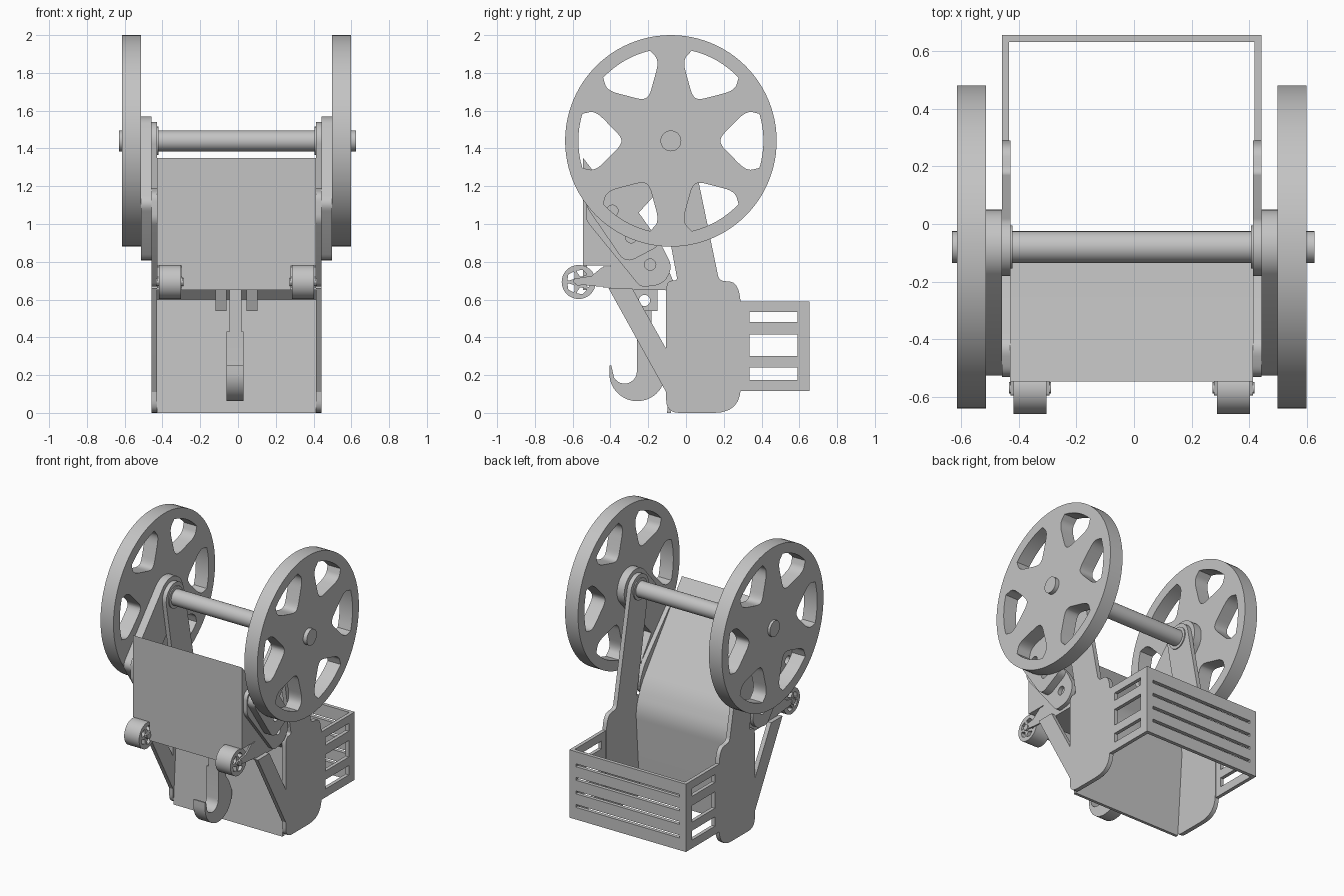
import bpy, bmesh
from math import sin, cos, pi, radians
from mathutils import Matrix, Vector

cube = bpy.data.objects.get("Cube")
if cube:
    bpy.data.objects.remove(cube, do_unlink=True)

grey = bpy.data.materials.new("plain_grey")
grey.use_nodes = True
grey.diffuse_color = (0.55, 0.55, 0.55, 1)
grey.node_tree.nodes["Principled BSDF"].inputs["Base Color"].default_value = (0.55, 0.55, 0.55, 1)

MID = -0.008                     # plane of symmetry in x
AXLE = (-0.08, 1.44)
parts = []


def arc(c, r, a0, a1, n):
    """Points on an arc, angles in degrees."""
    return [(c[0] + r * cos(radians(a0 + (a1 - a0) * i / n)),
             c[1] + r * sin(radians(a0 + (a1 - a0) * i / n))) for i in range(n + 1)]


def circle(c, r, n=32):
    return arc(c, r, 0, 360, n)[:-1]


def rect(y0, y1, z0, z1):
    return [(y0, z0), (y1, z0), (y1, z1), (y0, z1)]


def rounded(points, n=6):
    """Outline whose (y, z, radius) corners are softened."""
    out = []
    for i, p in enumerate(points):
        if len(p) == 2:
            out.append(p)
            continue
        c = Vector(p[:2])
        a = Vector(points[i - 1][:2]) - c
        b = Vector(points[(i + 1) % len(points)][:2]) - c
        pa = c + a.normalized() * min(p[2], a.length * 0.49)
        pb = c + b.normalized() * min(p[2], b.length * 0.49)
        for k in range(n + 1):
            t = k / n
            out.append(tuple(pa * (1 - t) ** 2 + c * 2 * t * (1 - t) + pb * t * t))
    return out


def plate(name, outline, x0, x1, holes=()):
    """Side profile (y, z), with optional holes, extruded from x0 to x1."""
    cu = bpy.data.curves.new(name, "CURVE")
    cu.dimensions = "2D"
    cu.fill_mode = "BOTH"
    cu.extrude = (x1 - x0) / 2
    for loop in (outline, *holes):
        s = cu.splines.new("POLY")
        s.points.add(len(loop) - 1)
        for pt, (y, z) in zip(s.points, loop):
            pt.co = (y, z, 0, 1)
        s.use_cyclic_u = True
    tmp = bpy.data.objects.new(name + "_profile", cu)
    bpy.context.collection.objects.link(tmp)
    me = bpy.data.meshes.new_from_object(tmp.evaluated_get(bpy.context.evaluated_depsgraph_get()))
    bpy.data.objects.remove(tmp, do_unlink=True)
    bpy.data.curves.remove(cu)
    # profile axes become y and z, the extrusion becomes x
    me.transform(Matrix(((0, 0, 1, (x0 + x1) / 2), (1, 0, 0, 0), (0, 1, 0, 0), (0, 0, 0, 1))))
    bm = bmesh.new()
    bm.from_mesh(me)
    bmesh.ops.remove_doubles(bm, verts=bm.verts, dist=1e-5)
    bmesh.ops.recalc_face_normals(bm, faces=bm.faces)
    bm.to_mesh(me)
    bm.free()
    me.name = name
    me.materials.clear()
    me.materials.append(grey)
    ob = bpy.data.objects.new(name, me)
    bpy.context.collection.objects.link(ob)
    parts.append(ob)


def pair(name, outline, d0, d1, holes=()):
    """The same plate on both sides, d0 to d1 away from the middle."""
    plate("left_" + name, outline, MID + d0, MID + d1, holes)
    plate("right_" + name, outline, MID - d1, MID - d0, holes)


def spin(loop, c, count):
    """Copies of a loop drawn around the origin, turned about c."""
    return [[(c[0] + y * cos(a) - z * sin(a), c[1] + y * sin(a) + z * cos(a)) for y, z in loop]
            for a in (2 * pi * k / count for k in range(count))]


# Big spoked wheels and axle
window = rounded([(0.262, -0.02, 0.04), (0.40, -0.16, 0.06)] +
                 arc((0, 0), 0.49, -17, 17, 8) +
                 [(0.40, 0.16, 0.06), (0.262, 0.02, 0.04)])
pair("wheel", circle(AXLE, 0.56, 96), 0.505, 0.605, spin(window, AXLE, 6))
plate("axle", circle(AXLE, 0.055), -0.63, 0.625)
pair("axle_collar", circle(AXLE, 0.075), 0.413, 0.42)

# Side frames: container side with a tapering arm up to the axle
side = rounded([(-0.105, 0, 0.07), (0.29, 0, 0.14), (0.29, 0.69, 0.14), (0.175, 0.70, 0.03)]
               + arc(AXLE, 0.1, 8, 190, 20)
               + [(-0.045, 0.70, 0.02), (-0.105, 0.70, 0.06)])
pair("side_frame", side, 0.42, 0.45)

# Rear basket: windowed sides and slatted back
windows = [rect(0.335, 0.59, a, b) for a, b in ((0.175, 0.24), (0.30, 0.415), (0.48, 0.535))]
pair("basket_side", rect(0.28, 0.655, 0.117, 0.59), 0.425, 0.45, windows)
for i in range(5):
    z = 0.117 + i * 0.0946
    plate("basket_slat_%d" % (i + 1), rect(0.63, 0.655, z + (0.01 if i else 0),
          z + 0.0946 - (0.01 if i < 4 else 0)), MID - 0.45, MID + 0.45)
pair("basket_post", rect(0.63, 0.655, 0.117, 0.59), 0.40, 0.449)

# Front scoop: its sloping back bends down into the container wall
scoop = rounded([(-0.545, 1.35), (-0.545, 0.78), (-0.40, 0.78), (-0.40, 0.65),
                 (-0.11, 0.65), (-0.06, 0.60), (-0.10, 0), (-0.08, 0),
                 (-0.035, 0.62, 0.07), (-0.10, 0.775, 0.06)])
plate("scoop_and_wall", scoop, MID - 0.421, MID + 0.421)
plate("scoop_front", rect(-0.545, -0.525, 0.65, 0.80), -0.30, 0.28)

# Link plates on the scoop sides, and the bent levers up to the axle
link = rounded([(-0.53, 1.02, 0.03), (-0.24, 0.665, 0.03), (-0.12, 0.68, 0.05),
                (-0.07, 0.77, 0.05), (-0.13, 0.89, 0.04), (-0.42, 1.20, 0.04), (-0.53, 1.16, 0.04)])
pair("link_plate", link, 0.42, 0.45, [circle((-0.19, 0.785), 0.03, 24)])
lever = rounded(arc(AXLE, 0.13, -35, 135, 20) +
                [(-0.54, 1.11, 0.05), (-0.32, 0.79, 0.06), (-0.13, 0.89, 0.05), (-0.25, 1.06)])
pair("lever", lever, 0.45, 0.505, [circle((-0.39, 1.07), 0.03, 24), circle((-0.29, 0.93), 0.03, 24)])

# Diagonal struts from scoop to container, flush with the side frames
pair("strut", [(-0.41, 0.66), (-0.285, 0.66), (-0.10, 0.33), (-0.06, 0.03), (-0.105, 0.11)], 0.42, 0.45)

# Small front casters with spokes and forks
HUB = (-0.568, 0.693)
slot = rounded([(0.028, 0, 0.008), (0.052, -0.032, 0.01), (0.068, 0), (0.052, 0.032, 0.01)], 3)
pair("caster_wheel", circle(HUB, 0.09, 40), 0.295, 0.41, spin(slot, HUB, 5))
pair("caster_pin", circle(HUB, 0.02, 20), 0.28, 0.425)
fork = rounded([(-0.595, 0.685, 0.01), (-0.50, 0.672), (-0.40, 0.665), (-0.40, 0.775),
                (-0.44, 0.775, 0.02), (-0.50, 0.725), (-0.595, 0.71, 0.01)])
pair("caster_outer_fork", fork, 0.41, 0.42)
pair("caster_inner_fork", fork, 0.285, 0.295)
pair("caster_mount", rect(-0.44, -0.40, 0.665, 0.775), 0.285, 0.42)

# Hook hanging between two lugs
eye = circle((-0.22, 0.595), 0.03, 24)
pair("hook_lug", [(-0.285, 0.65), (-0.24, 0.54), (-0.15, 0.54), (-0.15, 0.65)], 0.053, 0.11, [eye])
plate("hook_shank", rect(-0.26, -0.183, 0.40, 0.65), -0.045, 0.018, [eye])
hook = ([(-0.183, 0.43), (-0.26, 0.43)] + arc((-0.325, 0.22), 0.065, 0, -150, 12)
        + [(-0.395, 0.25), (-0.405, 0.25)] + arc((-0.258, 0.21), 0.148, 180, 370, 24)
        + [(-0.14, 0.30), (-0.175, 0.35)])
plate("hook", hook, -0.06, 0.03)

# Smooth the round walls, keep the edges sharp
bpy.ops.object.select_all(action="DESELECT")
for ob in parts:
    ob.select_set(True)
bpy.context.view_layer.objects.active = parts[0]
bpy.ops.object.shade_smooth_by_angle(angle=radians(30))
